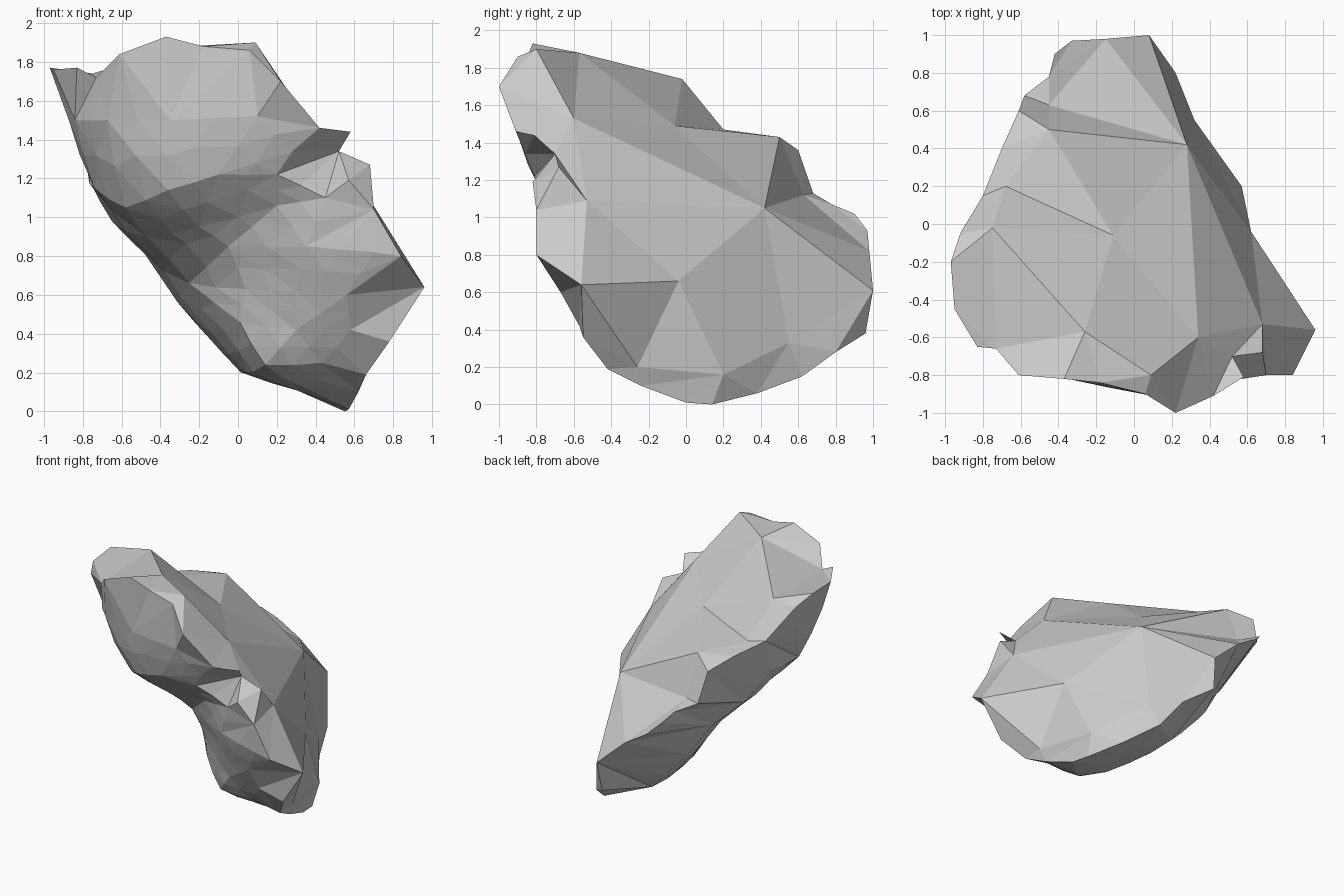
import bpy, bmesh
from mathutils import Vector
from mathutils.geometry import delaunay_2d_cdt

# Shared rim where the flat broken back meets the rounded weathered front
RIM = [(-.97, -.2, 1.77), (-.95, -.45, 1.76), (-.83, -.65, 1.77), (-.73, -.66, 1.72), (-.61, -.8, 1.84),
       (-.37, -.82, 1.93), (-.18, -.84, 1.88), (.06, -.9, 1.86), (.22, -1, 1.7), (.42, -.91, 1.46),
       (.58, -.81, 1.44), (.52, -.7, 1.34), (.57, -.82, 1.19), (.7, -.8, 1.04), (.84, -.8, .8),
       (.96, -.56, .64), (.78, -.55, .36), (.66, -.42, .19), (.62, -.24, .1), (.57, 0, .01),
       (.55, .14, 0), (.42, .38, .06), (.28, .62, .15), (.22, .8, .28), (.06, .96, .38),
       (.08, 1, .61), (-.15, .98, .82), (-.33, .97, .93), (-.42, .9, 1.02), (-.45, .78, 1.07),
       (-.58, .68, 1.13), (-.61, .6, 1.36), (-.7, .4, 1.43), (-.8, .15, 1.48), (-.92, -.05, 1.7)]

# Corners of the large flat facets on the back
BACK = [(.09, -.8, 1.9), (.34, -.6, 1.53), (-.26, -.57, 1.88), (-.75, -.02, 1.74), (-.11, -.06, 1.49),
        (-.68, .2, 1.47), (-.45, .5, 1.43), (.28, .42, 1.05), (-.45, .63, 1.12), (.62, -.04, .66),
        (.68, -.53, 1.09), (.66, -.26, .2), (.57, .2, .16), (.32, .55, .33), (.68, -.68, 1.27)]
# Facet ridges, as pairs of back corners (negative counts back along the rim)
RIDGES = [(1, 7), (10, 7), (1, 10), (1, 4), (2, 4), (4, 5), (4, 6), (6, 7), (8, 7), (6, 8), (4, 7), (7, 9),
          (9, 10), (2, 3), (3, 4), (9, 11), (9, 12), (11, 12), (-20, 11), (-20, 9)]

# Bulges and hollows of the rounded front and underside
FRONT = [(-.87, -.15, 1.5), (-.77, .05, 1.2), (-.65, .2, .98), (-.48, .35, .81), (-.31, .42, .56),
         (-.14, .45, .37), (0, .42, .22), (-.84, -.5, 1.5), (-.74, -.35, 1.15), (-.67, -.7, 1.5),
         (-.58, -.53, 1.05), (-.47, -.3, .9), (-.35, -.82, 1.5), (-.36, -.74, 1.14), (-.1, -.81, 1.22),
         (-.2, -.55, .95), (.1, -.91, 1.52), (.28, -.86, 1.34), (.2, -.81, 1.22), (.2, -.7, 1.06),
         (.45, -.77, 1.1), (-.05, -.5, .85), (.35, -.71, .85), (.7, -.79, .82), (-.25, -.12, .66),
         (.04, -.46, .63), (.3, -.6, .62), (.56, -.67, .6), (.01, -.4, .46), (.3, -.53, .42),
         (.58, -.57, .42), (-.13, .05, .4), (.14, -.42, .24), (.43, -.45, .25), (.04, 0, .2),
         (.32, -.26, .13), (.3, .2, .11)]

E1 = Vector((1, 0, -1)).normalized()
E2 = Vector((-.46, .76, -.46)).normalized()
bm = bmesh.new()
rim_verts = [bm.verts.new(p) for p in RIM]


def flatten(p):
    return Vector((p.dot(E1), p.dot(E2)))


def skin(points, ridges=()):
    """Triangulate one side of the rock inside the shared rim."""
    n = len(RIM)
    verts = rim_verts + [bm.verts.new(p) for p in points]
    flat = [flatten(v.co) for v in verts]
    edges = [(n + a, n + b) for a, b in ridges]
    co, _, tris, orig, _, _ = delaunay_2d_cdt(flat, edges, [list(range(n))], 1, 1e-5)
    # A crossing of two ridges falls back to the nearest given corner
    ids = [verts[o[0]] if o else min(verts, key=lambda v: (flatten(v.co) - c).length)
           for o, c in zip(orig, co)]
    made = []
    for t in tris:
        corner = [ids[i] for i in t]
        if len(set(corner)) == 3 and not bm.faces.get(corner):
            made.append(bm.faces.new(corner))
    return made


# Flat back, then front with finer facets
skin(BACK, RIDGES)
front = skin(FRONT)
bmesh.ops.recalc_face_normals(bm, faces=bm.faces[:])
bm.normal_update()
rim_set = set(rim_verts)
inner = [e for e in {e for f in front for e in f.edges} if not rim_set & set(e.verts)]
bmesh.ops.subdivide_edges(bm, edges=inner, cuts=1, smooth=0.35)
bmesh.ops.triangulate(bm, faces=bm.faces[:])
bmesh.ops.recalc_face_normals(bm, faces=bm.faces[:])

mesh = bpy.data.meshes.new("rock")
bm.to_mesh(mesh)
bm.free()
rock = bpy.data.objects.new("rock", mesh)
bpy.context.collection.objects.link(rock)
